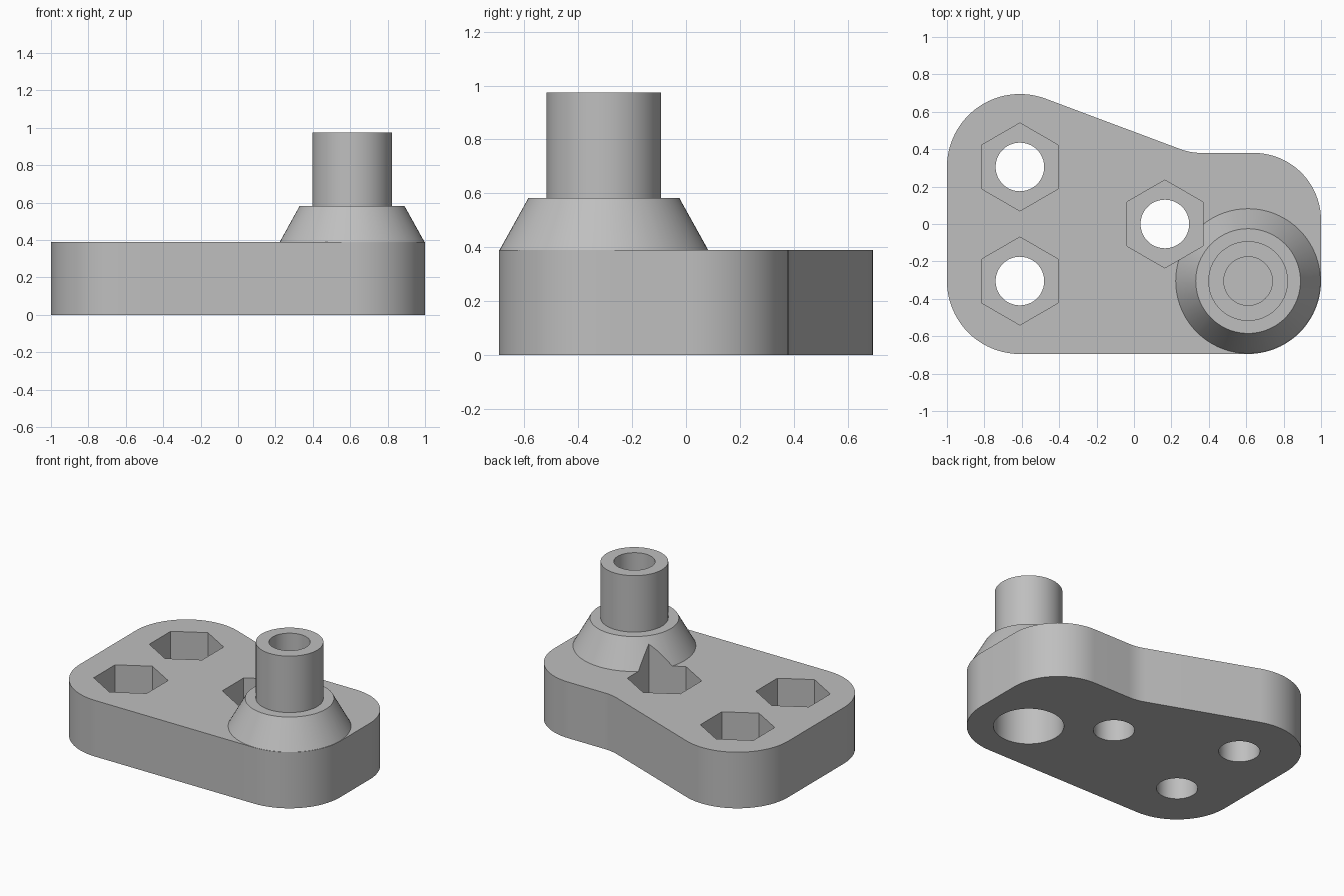
import bpy, bmesh
from math import cos, sin, radians, tau

cube = bpy.data.objects.get("Cube")
if cube:
    bpy.data.objects.remove(cube, do_unlink=True)

grey = bpy.data.materials.new("plain grey")
grey.use_nodes = True
colour = (0.52, 0.52, 0.52, 1)
grey.diffuse_color = colour
grey.node_tree.nodes["Principled BSDF"].inputs["Base Color"].default_value = colour

H = 0.39            # plate height
R = 0.39            # corner radius
BOSS = (0.61, -0.305)
BOLTS = [(-0.61, 0.305), (-0.61, -0.305), (0.165, 0.0)]


def make_object(name, bm):
    bmesh.ops.recalc_face_normals(bm, faces=bm.faces)
    mesh = bpy.data.meshes.new(name)
    bm.to_mesh(mesh)
    bm.free()
    mesh.materials.append(grey)
    obj = bpy.data.objects.new(name, mesh)
    bpy.context.collection.objects.link(obj)
    return obj


def arc(cx, cy, r, start, end, steps):
    angles = [radians(start + (end - start) * i / steps) for i in range(steps + 1)]
    return [(cx + r * cos(a), cy + r * sin(a)) for a in angles]


def prism(name, outline, z0, z1):
    bm = bmesh.new()
    face = bm.faces.new([bm.verts.new((x, y, z0)) for x, y in outline])
    top = bmesh.ops.extrude_face_region(bm, geom=[face])["geom"]
    bmesh.ops.translate(bm, vec=(0, 0, z1 - z0),
                        verts=[v for v in top if isinstance(v, bmesh.types.BMVert)])
    return make_object(name, bm)


def turned(name, centre, profile, sides=72, turn=0.0):
    """Solid of revolution from (radius, z) rings, capped at both ends."""
    bm = bmesh.new()
    rings = [[bm.verts.new((centre[0] + r * cos(tau * i / sides + turn),
                            centre[1] + r * sin(tau * i / sides + turn), z))
              for i in range(sides)] for r, z in profile]
    for low, high in zip(rings, rings[1:]):
        for i in range(sides):
            j = (i + 1) % sides
            bm.faces.new((low[i], low[j], high[j], high[i]))
    bm.faces.new(rings[0])
    bm.faces.new(rings[-1])
    return make_object(name, bm)


def combine(target, other, operation):
    mod = target.modifiers.new(operation.lower(), "BOOLEAN")
    mod.operation = operation
    mod.solver = "EXACT"
    mod.object = other
    bpy.context.view_layer.objects.active = target
    bpy.ops.object.modifier_apply(modifier=mod.name)
    bpy.data.objects.remove(other, do_unlink=True)


# Base plate: rounded corners and a sloping, filleted back edge
outline = (arc(-0.61, -0.305, R, 180, 270, 20)
           + arc(0.61, -0.305, R, 270, 360, 20)
           + arc(0.64, 0.02, 0.36, 0, 90, 20)
           + arc(0.36, 0.70, 0.32, 270, 249.6, 6)
           + arc(-0.61, 0.305, R, 69.6, 180, 24))
plate = prism("mounting_plate", outline, 0, H)

# Conical boss with a round post, joined to the plate
boss = turned("boss_and_post", BOSS, [(0.34, 0.2), (0.34, H - 0.01), (0.387, H),
                                      (0.28, 0.583), (0.213, 0.583), (0.213, 0.975)])
combine(plate, boss, "UNION")

# Through holes with hexagonal nut pockets above
for spot in BOLTS:
    combine(plate, turned("bolt_hole", spot, [(0.13, -0.1), (0.13, 0.3)], 48), "DIFFERENCE")
    combine(plate, turned("nut_pocket", spot, [(0.235, 0.18), (0.235, 1.2)], 6, tau / 12),
            "DIFFERENCE")

# Blind bore in the post and blind socket underneath
combine(plate, turned("post_bore", BOSS, [(0.13, 0.58), (0.13, 1.2)], 48), "DIFFERENCE")
combine(plate, turned("lower_socket", BOSS, [(0.222, -0.1), (0.222, 0.4)], 64), "DIFFERENCE")

# Smooth round walls, crisp edges
bpy.ops.object.select_all(action="DESELECT")
plate.select_set(True)
bpy.context.view_layer.objects.active = plate
bpy.ops.object.shade_smooth_by_angle(angle=radians(25))
